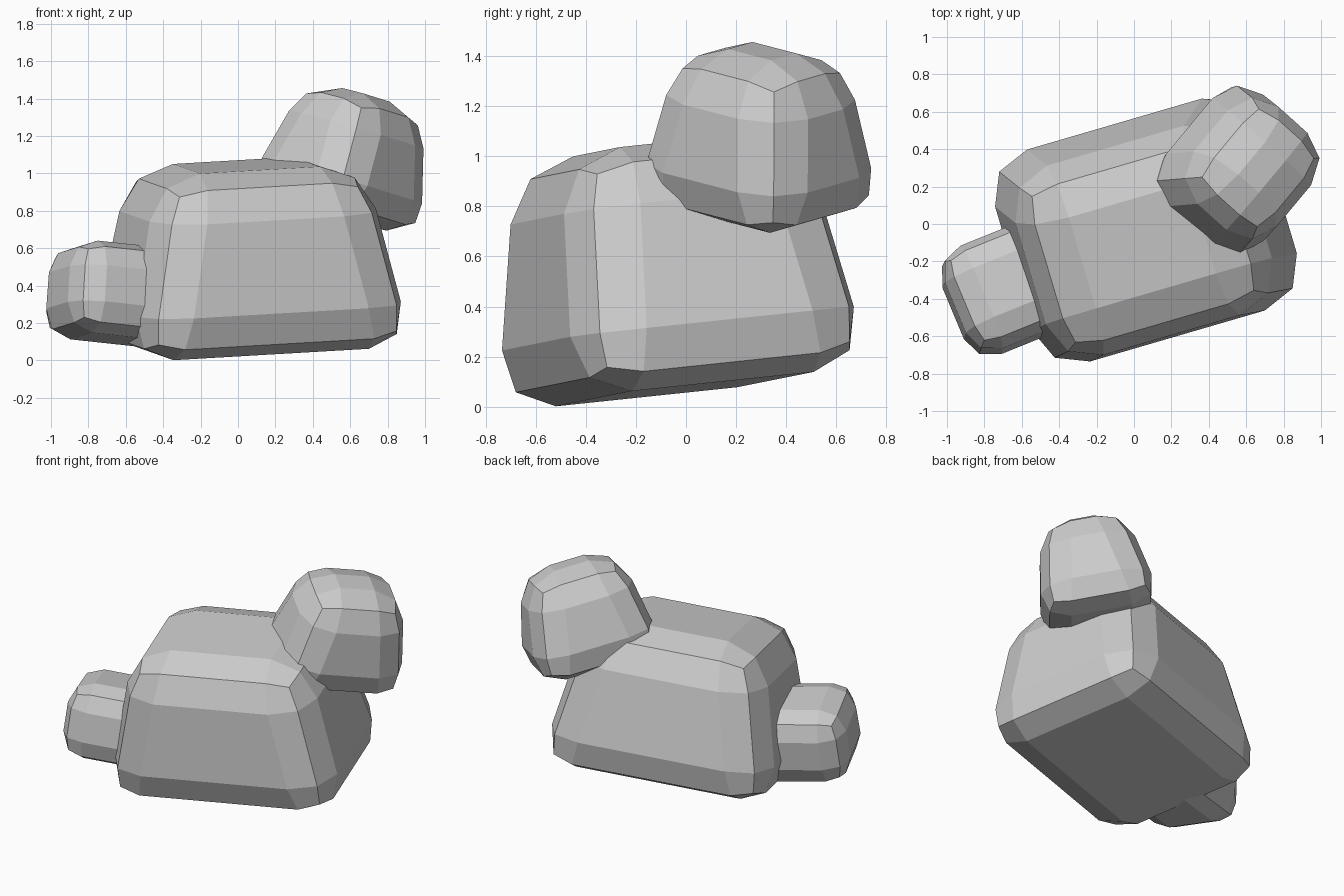
import bpy, bmesh
from mathutils import Vector, Matrix

if "Cube" in bpy.data.objects:
    bpy.data.objects.remove(bpy.data.objects["Cube"])


def boulder(name, base, x_dir, y_dir, bottom, top, height, bevel):
    """Tapered box with two-step rounded edges; base is the centre of its underside."""
    bm = bmesh.new()
    bmesh.ops.create_cube(bm, size=2)
    for v in bm.verts:
        half = top if v.co.z > 0 else bottom
        v.co = Vector((v.co.x * half[0], v.co.y * half[1], height if v.co.z > 0 else 0))
    bmesh.ops.bevel(bm, geom=bm.edges[:], offset=bevel, offset_type='OFFSET',
                    segments=2, profile=0.5, affect='EDGES')
    # Tilted frame from two side directions
    x = Vector(x_dir).normalized()
    z = x.cross(Vector(y_dir)).normalized()
    y = z.cross(x)
    m = Matrix((x, y, z)).transposed().to_4x4()
    m.translation = base
    bm.transform(m)
    bmesh.ops.recalc_face_normals(bm, faces=bm.faces[:])
    mesh = bpy.data.meshes.new(name)
    bm.to_mesh(mesh)
    bm.free()
    obj = bpy.data.objects.new(name, mesh)
    bpy.context.collection.objects.link(obj)
    return obj


# Large main boulder
boulder("main_boulder", (0.07, -0.005, 0.07), (0.96, 0.28, 0.056), (-0.28, 0.95, 0.10),
        (0.79, 0.625), (0.58, 0.50), 0.98, 0.245)

# Medium boulder resting on the back right corner
boulder("upper_boulder", (0.504, 0.286, 0.777), (0.64, 0.77, -0.20), (-0.77, 0.64, 0.20),
        (0.43, 0.39), (0.31, 0.27), 0.668, 0.195)

# Small boulder on the left side
boulder("side_boulder", (-0.664, -0.373, 0.112), (0.927, 0.375, -0.10), (-0.375, 0.927, -0.12),
        (0.34, 0.305), (0.33, 0.295), 0.50, 0.152)
